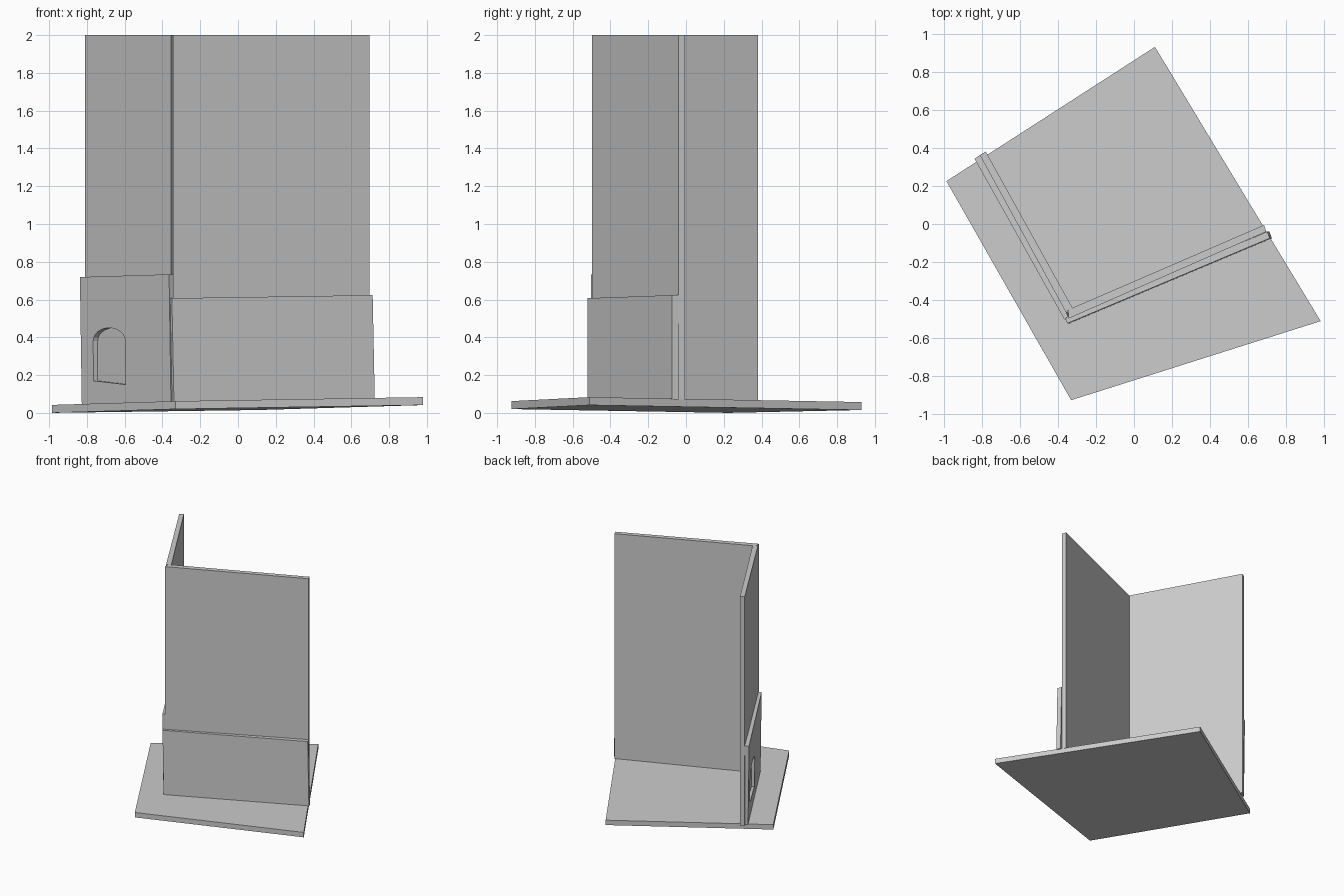
import bpy, bmesh, math
from mathutils import Vector

cube = bpy.data.objects.get("Cube")
if cube:
    bpy.data.objects.remove(cube, do_unlink=True)

grey = bpy.data.materials.new("plain grey")
grey.use_nodes = True
grey.diffuse_color = (0.6, 0.6, 0.6, 1)
grey.node_tree.nodes["Principled BSDF"].inputs["Base Color"].default_value = (0.6, 0.6, 0.6, 1)


def prism(name, lower, upper):
    """Solid between two matching rings of points."""
    bm = bmesh.new()
    a = [bm.verts.new(p) for p in lower]
    b = [bm.verts.new(p) for p in upper]
    bm.faces.new(a[::-1])
    bm.faces.new(b)
    for i in range(len(a)):
        j = (i + 1) % len(a)
        bm.faces.new((a[i], a[j], b[j], b[i]))
    bmesh.ops.recalc_face_normals(bm, faces=bm.faces)
    mesh = bpy.data.meshes.new(name)
    bm.to_mesh(mesh)
    bm.free()
    mesh.materials.append(grey)
    obj = bpy.data.objects.new(name, mesh)
    bpy.context.collection.objects.link(obj)
    return obj


THICK = 0.042


def ground(x, y):
    """Underside of the slightly tilted base."""
    return 0.0198 + 0.0183 * x - 0.007 * y


def floor_z(x, y):
    return ground(x, y) + THICK


# Tilted base slab
plan = [(-0.985, 0.225), (-0.33, -0.925), (0.98, -0.51), (0.11, 0.93)]
prism("base", [(x, y, ground(x, y)) for x, y in plan],
      [(x, y, floor_z(x, y)) for x, y in plan])


# Tall upright walls meeting in a corner
def wall(name, plan):
    prism(name, [(x, y, floor_z(x, y) - 0.004) for x, y in plan],
          [(x, y, 2.0) for x, y in plan])


wall("front_wall", [(-0.345, -0.497), (0.695, -0.04), (0.683, -0.005), (-0.345, -0.45)])
wall("side_wall", [(-0.355, -0.468), (-0.345, -0.45), (-0.323, -0.44),
                   (-0.778, 0.38), (-0.81, 0.362)])


# Low panels lean very slightly with the base
def panel(name, plan, height, lean):
    return prism(name, [(x + lean, y, floor_z(x, y) - 0.004) for x, y in plan],
                 [(x, y, floor_z(x, y) + height) for x, y in plan])


panel("front_panel", [(-0.35, -0.522), (0.713, -0.075), (0.70, -0.04), (-0.362, -0.492)],
      0.548, 0.011)
side_panel = panel("side_panel", [(-0.365, -0.502), (-0.345, -0.485),
                                  (-0.81, 0.362), (-0.837, 0.342)], 0.675, 0.01)

# Arched opening through the side panel
front, back = Vector((-0.365, -0.502, 0)), Vector((-0.837, 0.342, 0))
along = back - front
inward = Vector((along.y, -along.x, 0)).normalized()
profile = [(0.5, 0.15), (0.86, 0.17)]
for i in range(13):
    a = math.pi * i / 12
    profile.append((0.68 + 0.18 * math.cos(a), 0.38 + 0.07 * math.sin(a)))
ring = [front + along * t + Vector((0, 0, z)) for t, z in profile]
cutter = prism("arch_cutter", [p - inward * 0.1 for p in ring], [p + inward * 0.1 for p in ring])
cutter.hide_render = True
cutter.hide_viewport = True
cutter.display_type = 'WIRE'
cut = side_panel.modifiers.new("arch", 'BOOLEAN')
cut.operation = 'DIFFERENCE'
cut.solver = 'EXACT'
cut.object = cutter
